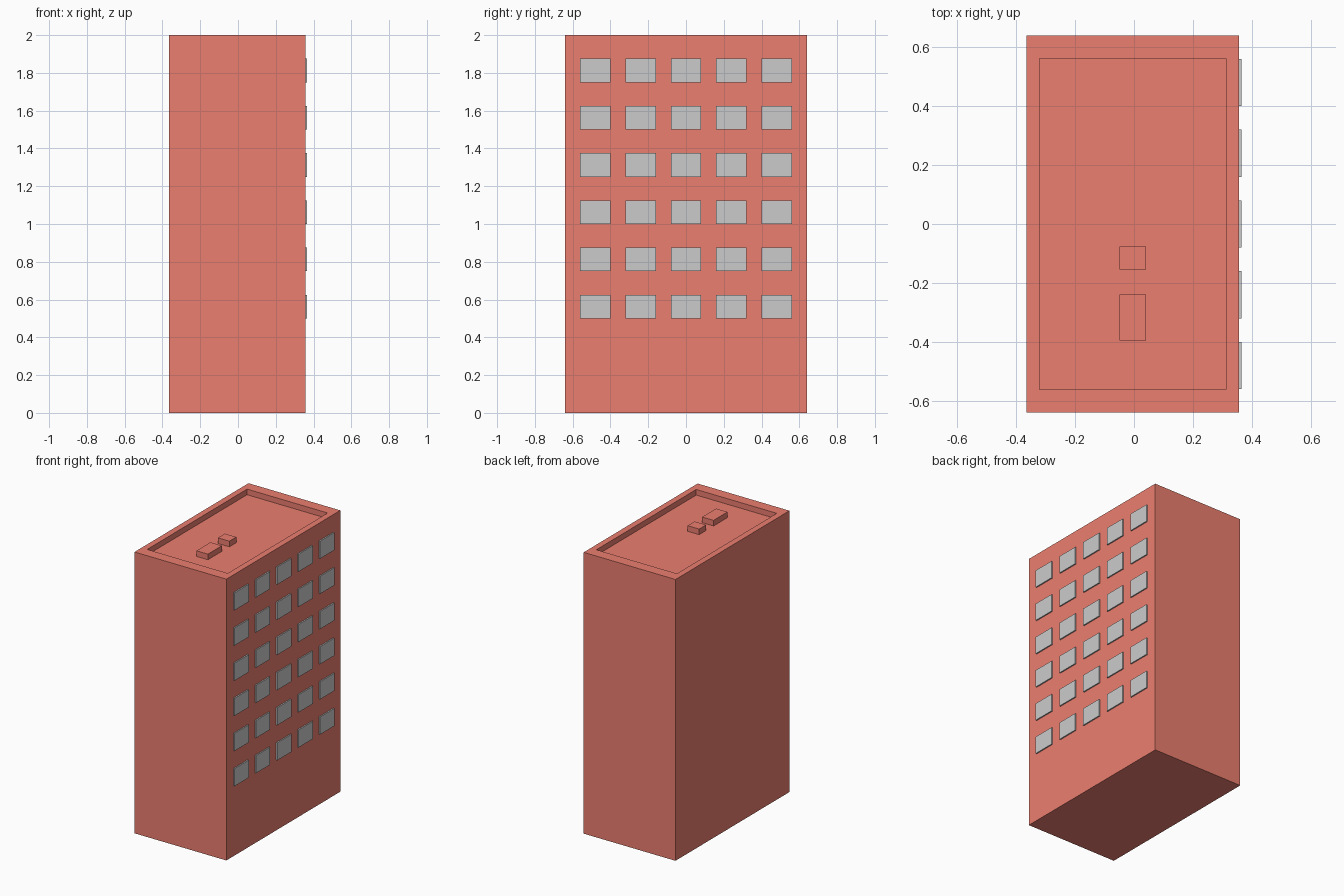
import bpy, bmesh
from mathutils import Vector

if "Cube" in bpy.data.objects:
    bpy.data.objects.remove(bpy.data.objects["Cube"])

brick = bpy.data.materials.new("brick_red")
brick.diffuse_color = (0.84, 0.21, 0.16, 1)
brick.use_nodes = True
brick.node_tree.nodes["Principled BSDF"].inputs["Base Color"].default_value = brick.diffuse_color


def finish(name, bm, mat=None):
    mesh = bpy.data.meshes.new(name)
    bm.to_mesh(mesh)
    bm.free()
    obj = bpy.data.objects.new(name, mesh)
    bpy.context.collection.objects.link(obj)
    if mat:
        mesh.materials.append(mat)
    return obj


def cuboid(bm, lo, hi):
    lo, hi = Vector(lo), Vector(hi)
    verts = bmesh.ops.create_cube(bm, size=1)["verts"]
    bmesh.ops.scale(bm, vec=hi - lo, verts=verts)
    bmesh.ops.translate(bm, vec=(lo + hi) / 2, verts=verts)


CX = -0.0045           # body centre in x (windows project on the right only)
WALL = CX + 0.361      # right wall plane
ROOF = 1.96            # sunken roof level

# Building body with a parapet: inset the top face, then sink it
bm = bmesh.new()
cuboid(bm, (CX - 0.361, -0.64, 0), (WALL, 0.64, 2))
top = max(bm.faces, key=lambda f: f.calc_center_median().z)
bmesh.ops.inset_region(bm, faces=[top], thickness=0.04)
for v in top.verts:
    v.co.x = CX + (0.317 if v.co.x > CX else -0.317)
    v.co.y = 0.561 if v.co.y > 0 else -0.561
rim = bmesh.ops.extrude_discrete_faces(bm, faces=[top])["faces"][0]
bmesh.ops.translate(bm, vec=(0, 0, ROOF - 2), verts=rim.verts)
finish("building_body", bm, brick)

# Rooftop units
for name, y0, y1 in (("roof_unit_large", -0.396, -0.239),
                     ("roof_unit_small", -0.155, -0.077)):
    bm = bmesh.new()
    cuboid(bm, (CX - 0.045, y0, ROOF), (CX + 0.045, y1, 2))
    finish(name, bm, brick)

# Windows: six floors of five on the right wall
for floor in range(6):
    for col in range(5):
        y, z = -0.56 + 0.24 * col, 0.5 + 0.25 * floor
        bm = bmesh.new()
        cuboid(bm, (WALL, y, z), (WALL + 0.009, y + 0.16, z + 0.125))
        finish(f"window_{floor + 1}_{col + 1}", bm)
